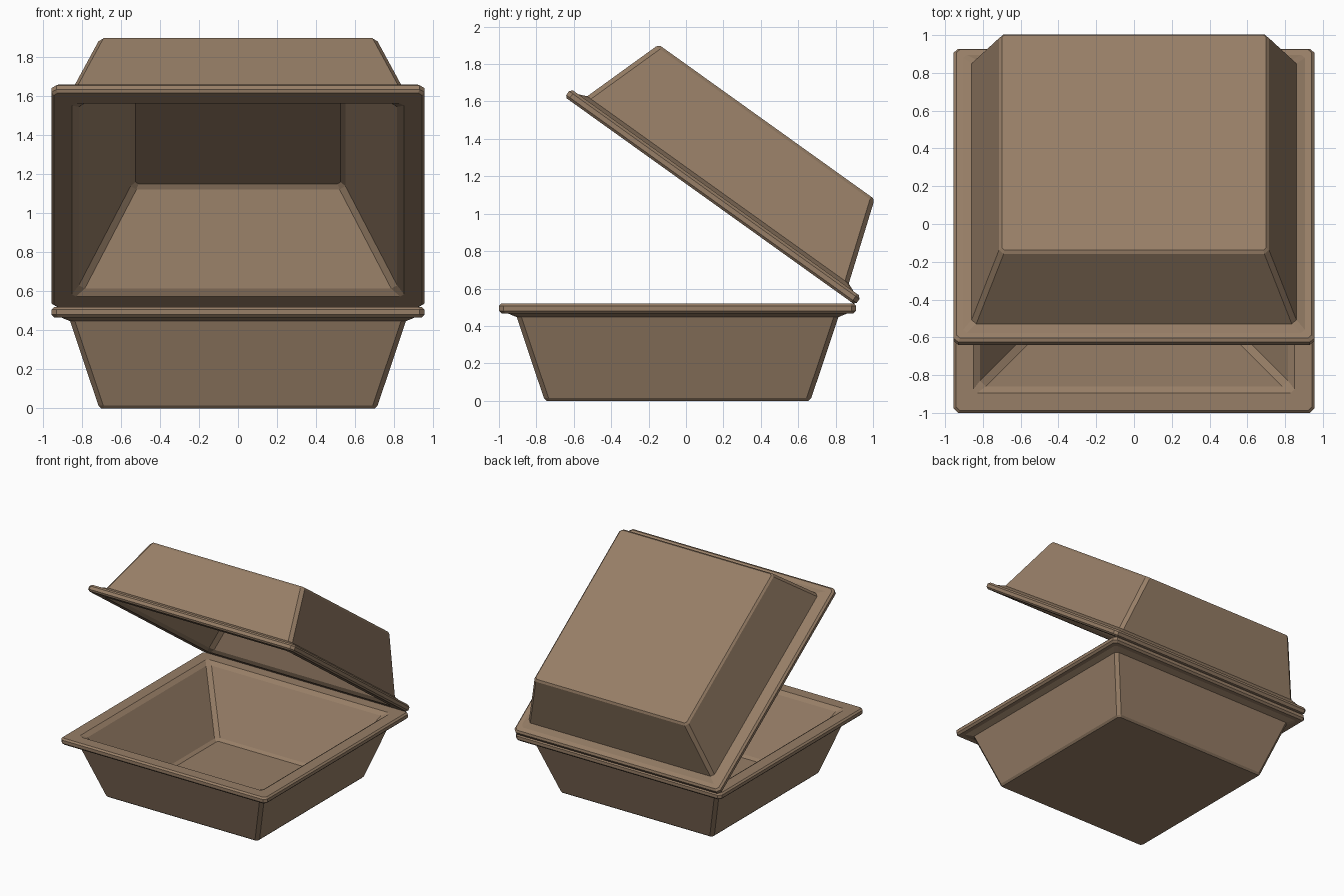
import bpy, bmesh
from math import radians
from mathutils import Matrix, Vector

if "Cube" in bpy.data.objects:
    bpy.data.objects.remove(bpy.data.objects["Cube"])

card = bpy.data.materials.new("brown_card")
card.diffuse_color = (0.31, 0.21, 0.135, 1)
card.use_nodes = True
card.node_tree.nodes["Principled BSDF"].inputs["Base Color"].default_value = card.diffuse_color

# Tray section: (half width, height, corner chamfer), outer floor to inner floor
PROFILE = [
    (0.70, 0.00, 0.015), (0.715, 0.015, 0.025),     # outer floor edge
    (0.86, 0.447, 0.025), (0.905, 0.466, 0.02),     # outer wall and flare
    (0.94, 0.466, 0.02), (0.955, 0.481, 0.025),     # rim underside
    (0.955, 0.507, 0.025), (0.942, 0.52, 0.02),     # rim edge
    (0.85, 0.52, 0.02), (0.815, 0.495, 0.03),       # inner lip
    (0.55, 0.06, 0.03), (0.525, 0.042, 0.015),      # inner wall and floor
]
RIM_TOP, HALF, CENTRE_Y = 0.52, 0.955, -0.045


def ring(bm, h, z, c):
    """Square loop with chamfered corners."""
    k = h - c
    pts = [(h, -k), (h, k), (k, h), (-k, h), (-h, k), (-h, -k), (-k, -h), (k, -h)]
    return [bm.verts.new((x, y, z)) for x, y in pts]


def tray(name, matrix):
    bm = bmesh.new()
    rings = [ring(bm, *p) for p in PROFILE]
    for a, b in zip(rings, rings[1:]):
        for i in range(8):
            j = (i + 1) % 8
            bm.faces.new((a[i], a[j], b[j], b[i]))
    bm.faces.new(rings[0])
    bm.faces.new(rings[-1])
    bm.transform(matrix)
    bmesh.ops.recalc_face_normals(bm, faces=bm.faces)
    me = bpy.data.meshes.new(name)
    bm.to_mesh(me)
    bm.free()
    me.materials.append(card)
    ob = bpy.data.objects.new(name, me)
    bpy.context.collection.objects.link(ob)
    return ob


# Lower tray
tray("base_tray", Matrix.Translation((0, CENTRE_Y, 0)))

# Lid: the same tray turned upside down and swung open about the back rim
flip = Matrix.Diagonal((1, 1, -1, 1)) @ Matrix.Translation((0, -HALF, -RIM_TOP))
hinge = Matrix.Translation(Vector((0, 0.905, 0.512)))
tray("open_lid", hinge @ Matrix.Rotation(radians(-35.6), 4, 'X') @ flip)
